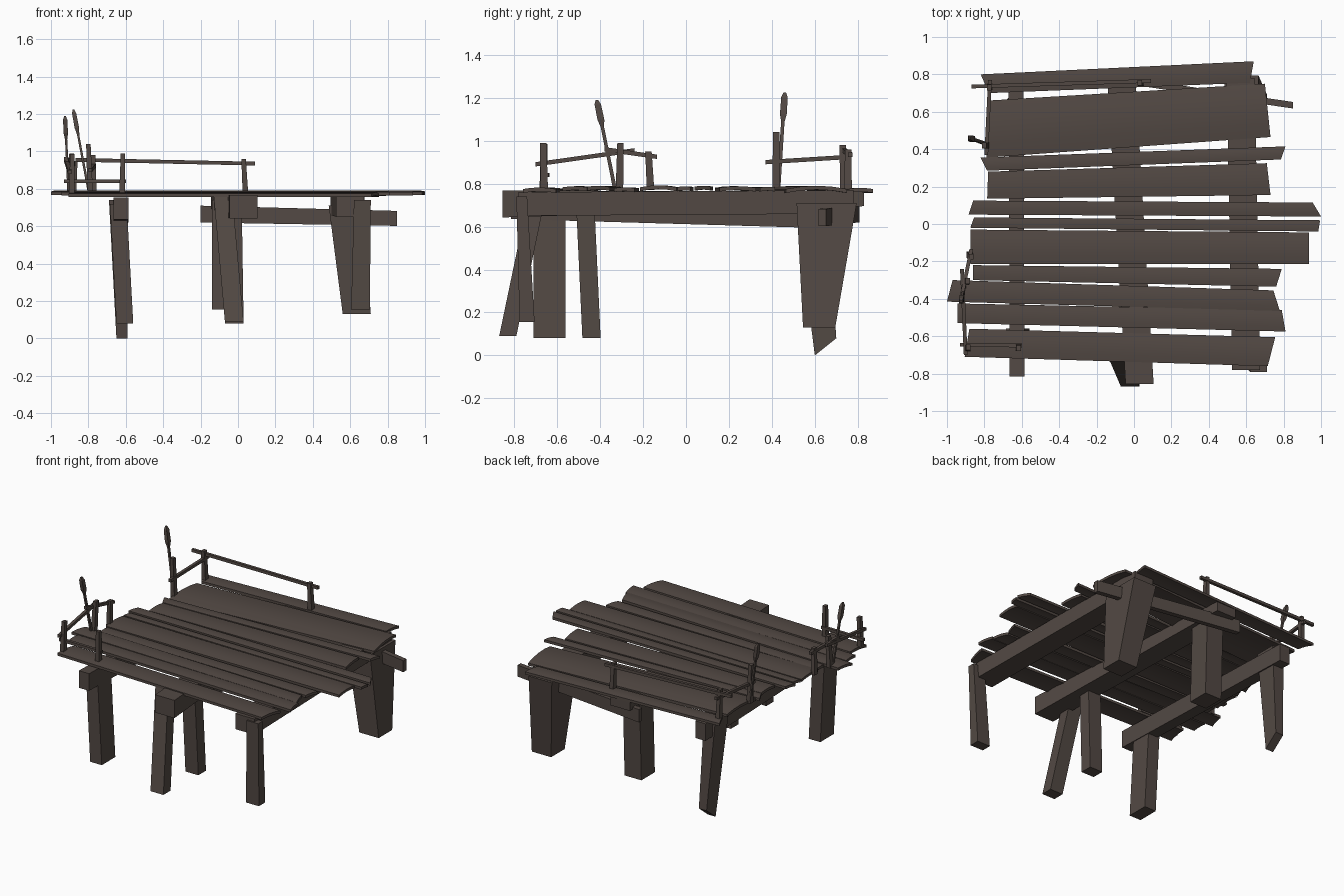
import bpy
import bmesh
from mathutils import Vector

cube = bpy.data.objects.get("Cube")
if cube:
    bpy.data.objects.remove(cube, do_unlink=True)

# Single weathered wood colour
wood = bpy.data.materials.new("weathered_brown_wood")
wood.use_nodes = True
colour = (0.085, 0.066, 0.057, 1.0)
wood.diffuse_color = colour
shader = wood.node_tree.nodes["Principled BSDF"]
shader.inputs["Base Color"].default_value = colour
shader.inputs["Roughness"].default_value = 0.9


def finish(name, bm, smooth=False):
    """Turn a bmesh into a named wooden object."""
    bmesh.ops.recalc_face_normals(bm, faces=bm.faces[:])
    mesh = bpy.data.meshes.new(name)
    bm.to_mesh(mesh)
    bm.free()
    mesh.materials.append(wood)
    obj = bpy.data.objects.new(name, mesh)
    bpy.context.collection.objects.link(obj)
    if smooth:
        bpy.ops.object.select_all(action="DESELECT")
        obj.select_set(True)
        bpy.context.view_layer.objects.active = obj
        bpy.ops.object.shade_smooth_by_angle()
    return obj


def loft(bm, rings):
    """Join matching closed rings of points and cap both ends."""
    loops = [[bm.verts.new(point) for point in ring] for ring in rings]
    count = len(loops[0])
    for low, high in zip(loops, loops[1:]):
        for i in range(count):
            j = (i + 1) % count
            bm.faces.new((low[i], low[j], high[j], high[i]))
    bm.faces.new(loops[0])
    bm.faces.new(loops[-1])


def rectangle(centre, axis, width, depth, slope=0.0):
    """Rectangle square to an axis; slope slants it along its second side."""
    first, second = [i for i in range(3) if i != axis]
    ring = []
    for a, b in ((-1, -1), (1, -1), (1, 1), (-1, 1)):
        point = Vector(centre)
        point[first] += a * width / 2
        point[second] += b * depth / 2
        point[axis] += b * slope / 2
        ring.append(point)
    return ring


def timber(name, axis, start, end, size, end_size=None, slope=0.0):
    """Straight four-sided timber running between two points."""
    bm = bmesh.new()
    loft(bm, [rectangle(start, axis, *size, slope),
              rectangle(end, axis, *(end_size or size))])
    return finish(name, bm)


def plank(name, back_left, back_right, front_right, front_left, top, bow):
    """Thin deck board, slightly cupped across its width."""
    thickness = 0.018
    steps = 4
    rings = []
    for back, front in ((back_left, front_left), (back_right, front_right)):
        upper = []
        for i in range(steps + 1):
            t = i / steps
            spot = Vector(back).lerp(Vector(front), t)
            rise = bow * (1 - (2 * t - 1) ** 2)
            upper.append(Vector((spot.x, spot.y, top - bow + rise)))
        lower = [p - Vector((0, 0, thickness)) for p in reversed(upper)]
        rings.append(upper + lower)
    bm = bmesh.new()
    loft(bm, rings)
    finish(name, bm, smooth=True)


# Deck boards, from the back edge to the front edge
boards = [
    ((-.82, .80), (.64, .87), (.62, .755), (-.775, .70), .780),
    ((-.78, .66), (.70, .75), (.73, .465), (-.79, .355), .790),
    ((-.82, .355), (.81, .415), (.785, .345), (-.785, .285), .785),
    ((-.78, .28), (.71, .325), (.73, .155), (-.785, .135), .788),
    ((-.86, .125), (.955, .115), (1.0, .04), (-.885, .05), .790),
    ((-.855, .035), (.995, .02), (.985, -.04), (-.875, -.02), .787),
    ((-.875, -.03), (.935, -.045), (.935, -.215), (-.875, -.215), .792),
    ((-.86, -.22), (.79, -.24), (.76, -.335), (-.86, -.30), .783),
    ((-.97, -.30), (.745, -.355), (.78, -.465), (-1.0, -.415), .790),
    ((-.945, -.425), (.79, -.46), (.81, -.575), (-.945, -.53), .788),
    ((-.88, -.56), (.755, -.605), (.715, -.76), (-.905, -.71), .782),
]
for number, (bl, br, fr, fl, top) in enumerate(boards, 1):
    plank(f"deck_plank_{number}", bl, br, fr, fl, top,
          0.05 * (bl[1] - fl[1]))

# Long beams under the deck, front to back
timber("middle_beam", 1, (.03, -.855, .705), (-.07, .83, .73),
       (.15, .125), (.15, .07))
timber("left_beam", 1, (.60, -.78, .705), (.57, .78, .715), (.15, .11))
timber("right_beam", 1, (-.625, -.815, .695), (-.63, .74, .65),
       (.08, .12))

# Slanted brace across the back legs
timber("back_brace", 0, (-.20, .79, .665), (.85, .635, .642),
       (.035, .09), (.035, .08))

# Legs, given from the bottom to the top
timber("front_right_leg", 2, (-.605, -.635, .08), (-.64, -.635, .72),
       (.09, .15))
timber("front_left_leg", 2, (.655, -.74, .155), (.665, -.765, .74),
       (.10, .07), (.09, .05))
timber("front_middle_leaning_leg", 2, (-.02, -.83, .09),
       (-.08, -.69, .76), (.10, .08))
timber("front_middle_leg", 2, (-.02, -.44, .08), (-.03, -.47, .72),
       (.10, .085))
timber("back_left_leg", 2, (.635, .62, .13), (.575, .655, .71),
       (.15, .15), (.18, .28))
timber("back_middle_leg", 2, (-.075, .62, .155), (-.075, .64, .74),
       (.13, .15))
timber("back_right_leg", 2, (-.62, .65, .04), (-.645, .58, .74),
       (.06, .10), (.09, .15), slope=.08)

# Railing posts: foot x, y and top x, y, z
posts = {
    "front_inner_post": ((-.62, -.66), (-.615, -.665, .99)),
    "front_corner_post": ((-.89, -.665), (-.885, -.66, .985)),
    "right_middle_post": ((-.90, -.31), (-.89, -.305, .99)),
    "right_inner_post": ((-.88, -.165), (-.87, -.175, .95)),
    "right_back_post": ((-.79, .42), (-.80, .42, 1.04)),
    "back_corner_post": ((-.77, .735), (-.775, .73, .98)),
    "back_middle_post": ((.04, .755), (.03, .755, .96)),
}
for name, (foot, head) in posts.items():
    timber(name, 2, (*foot, .77), head, (.03, .035), (.024, .03))

# Thin rails tied to the posts
bar = (.02, .02)
timber("front_rail", 0, (-.93, -.645, .84), (-.60, -.65, .84), bar)
timber("right_long_rail", 1, (-.90, -.70, .89), (-.92, -.24, .955), bar)
timber("right_short_rail", 1, (-.92, -.38, .96), (-.87, -.135, .925), bar)
timber("side_back_rail", 1, (-.79, .37, .90), (-.77, .77, .925), bar)
timber("back_rail", 0, (-.87, .735, .955), (.09, .765, .935), bar)

# Tall sticks with a broad, broken blade at the top
sticks = {
    "front_tall_stick": ((-.905, -.33, .77), (-.925, -.415, 1.19)),
    "back_tall_stick": ((-.795, .43, .77), (-.88, .46, 1.225)),
}
for name, (foot, head) in sticks.items():
    foot, head = Vector(foot), Vector(head)
    outline = ((0, .018), (.70, .016), (.78, .032), (.95, .03), (1, .012))
    bm = bmesh.new()
    loft(bm, [rectangle(foot.lerp(head, t), 2, .75 * w, w)
              for t, w in outline])
    finish(name, bm)
